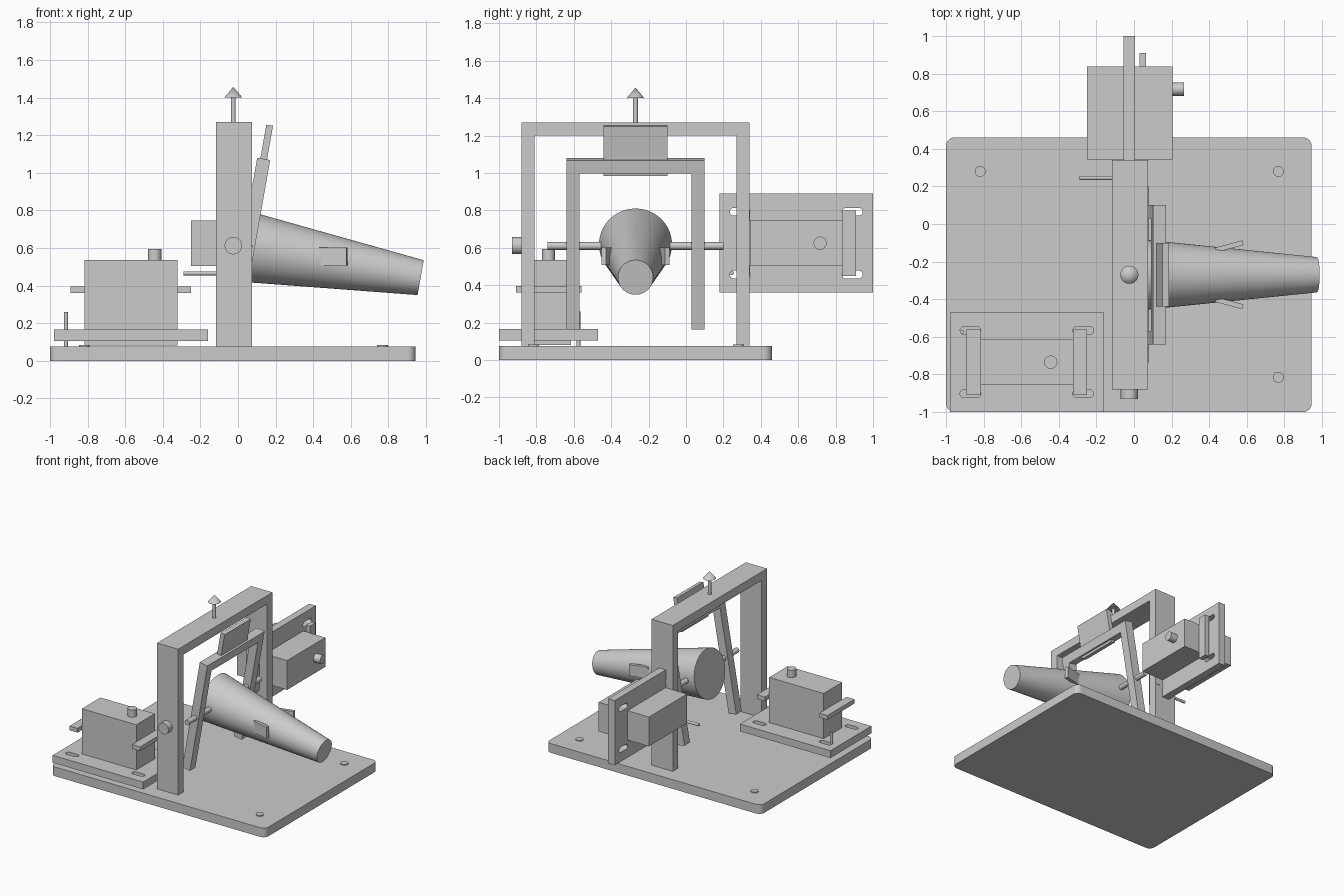
import bpy, bmesh
from math import radians, cos, sin, pi
from mathutils import Matrix, Vector

old = bpy.data.objects.get("Cube")
if old:
    bpy.data.objects.remove(old, do_unlink=True)

grey = bpy.data.materials.new("plain_grey")
grey.use_nodes = True
grey.diffuse_color = (0.6, 0.6, 0.6, 1)
grey.node_tree.nodes["Principled BSDF"].inputs["Base Color"].default_value = (0.6, 0.6, 0.6, 1)

IDENTITY = Matrix.Identity(4)
AXES = {"X": Matrix.Rotation(pi / 2, 4, "Y"), "Y": Matrix.Rotation(-pi / 2, 4, "X"), "Z": IDENTITY}


def finish(name, bm, place, smooth=False):
    """Turn a bmesh into a grey object, moved by the placement matrix."""
    bm.transform(place)
    bmesh.ops.recalc_face_normals(bm, faces=bm.faces)
    mesh = bpy.data.meshes.new(name)
    bm.to_mesh(mesh)
    bm.free()
    mesh.materials.append(grey)
    obj = bpy.data.objects.new(name, mesh)
    bpy.context.collection.objects.link(obj)
    bpy.ops.object.select_all(action="DESELECT")
    obj.select_set(True)
    bpy.context.view_layer.objects.active = obj
    if smooth:
        bpy.ops.object.shade_smooth_by_angle(angle=radians(35))
    return obj


def box(name, x, y, z, place=IDENTITY):
    """Box from (min, max) pairs."""
    bm = bmesh.new()
    size = [b - a for a, b in (x, y, z)]
    mid = [(a + b) / 2 for a, b in (x, y, z)]
    bmesh.ops.create_cube(bm, size=1, matrix=Matrix.Translation(mid) @ Matrix.Diagonal((*size, 1)))
    return finish(name, bm, place)


def rod(name, start, axis, length, r1, r2=None, place=IDENTITY, sides=48):
    """Cylinder or cone that begins at start and runs along +axis."""
    bm = bmesh.new()
    bmesh.ops.create_cone(bm, cap_ends=True, segments=sides, radius1=r1,
                          radius2=r1 if r2 is None else r2, depth=length,
                          matrix=Matrix.Translation((0, 0, length / 2)))
    return finish(name, bm, place @ Matrix.Translation(start) @ AXES[axis], True)


def prism(name, outline, axis, low, high, place=IDENTITY, smooth=False):
    """Extrude a flat outline: along x the outline is (y, z), along z it is (x, y)."""
    bm = bmesh.new()
    def point(a, b, d):
        return (d, a, b) if axis == "X" else (a, b, d)
    face = bm.faces.new([bm.verts.new(point(a, b, low)) for a, b in outline])
    new = bmesh.ops.extrude_face_region(bm, geom=[face])["geom"]
    shift = Vector(point(0, 0, high - low))
    bmesh.ops.translate(bm, vec=shift, verts=[v for v in new if isinstance(v, bmesh.types.BMVert)])
    return finish(name, bm, place, smooth)


def rounded(x, y, r, steps=8):
    """Outline of a rounded rectangle."""
    pts = []
    for i, (cx, cy) in enumerate(((x[1] - r, y[1] - r), (x[0] + r, y[1] - r),
                                  (x[0] + r, y[0] + r), (x[1] - r, y[0] + r))):
        for k in range(steps + 1):
            a = (i + k / steps) * pi / 2
            pts.append((cx + r * cos(a), cy + r * sin(a)))
    return pts


def arch(name, y, z, thick, x, place=IDENTITY):
    """Frame of two legs and a top bar."""
    (a, b), (low, high) = y, z
    outline = [(a, low), (a, high), (b, high), (b, low), (b - thick, low),
               (b - thick, high - thick), (a + thick, high - thick), (a + thick, low)]
    return prism(name, outline, "X", *x, place)


def motor(name, place, plate_z):
    """Motor on a slotted plate; local x is its length, z its shaft, z = 0 its bottom."""
    plate = box(name + "_plate", (-.41, .41), (-.265, .265), (plate_z, plate_z + .06), place)
    for sx in (-1, 1):
        for sy in (-1, 1):
            cx, cy = sx * .3, sy * .168
            slot = prism("slot_cutter", rounded((cx - .055, cx + .055), (cy - .021, cy + .021), .0205),
                         "Z", plate_z - .1, plate_z + .2, place)
            slot.hide_render = True
            cut = plate.modifiers.new("slot", "BOOLEAN")
            cut.operation = "DIFFERENCE"
            cut.solver = "EXACT"
            cut.object = slot
            bpy.context.view_layer.objects.active = plate
            bpy.ops.object.modifier_apply(modifier=cut.name)
            bpy.data.objects.remove(slot, do_unlink=True)
        box(name + "_ear", sorted((sx * .247, sx * .32)), (-.175, .175), (.28, .315), place)
    box(name + "_body", (-.247, .247), (-.12, .12), (0, .455), place)
    rod(name + "_shaft", (.127, 0, .455), "Z", .06, .035, place=place)
    rod(name + "_peg", (-.345, -.16 if plate_z > .1 else .16, -.005 if plate_z < .1 else -.04),
        "Z", .185, .011, place=place, sides=24)


# Base plate with screw heads
prism("base_plate", rounded((-1, .945), (-1, .46), .045), "Z", 0, .075, smooth=True)
for x in (-.818, .768):
    for y in (-.815, .28):
        rod("screw_head", (x, y, .075), "Z", .008, .029)

# Fixed outer frame with knob and top pointer
arch("outer_frame", (-.88, .34), (.075, 1.27), .07, (-.118, .074))
rod("side_knob", (-.025, -.93, .612), "Y", .05, .046)
rod("pointer_stem", (-.025, -.27, 1.27), "Z", .135, .013)
rod("pointer_tip", (-.025, -.27, 1.4), "Z", .057, .048, 0)

# Tilting inner frame, panel and pivots
tilt = Matrix.Translation((.055, -.27, .61)) @ Matrix.Rotation(radians(10), 4, "Y")
arch("inner_frame", (-.37, .37), (-.446, .471), .07, (-.035, .035), tilt)
box("top_panel", (-.018, .018), (-.17, .17), (.382, .653), tilt)
for start in (-.74, -.27):
    rod("pivot_rod", (.056, start, .61), "Y", .47, .021)

# Tapered barrel with side fins
barrel = Matrix.Translation((-.026, -.27, .618)) @ Matrix.Rotation(radians(10), 4, "Y")
rod("barrel", (0, 0, 0), "X", 1.013, .195, .094, place=barrel, sides=96)
for side in (-1, 1):
    turn = Matrix.Translation((.507, -.27 + side * .151, .555)) @ Matrix.Rotation(side * radians(15), 4, "Z")
    box("barrel_fin", (-.075, .075), (-.013, .013), (-.047, .047), turn)

# Two motors: one upright on the base, one turned sideways on the frame
motor("base_motor", Matrix.Translation((-.57, -.735, .08)), .025)
sideways = Matrix(((0, 0, 1, -.25), (1, 0, 0, .59), (0, 1, 0, .625), (0, 0, 0, 1)))
motor("frame_motor", sideways, .195)
